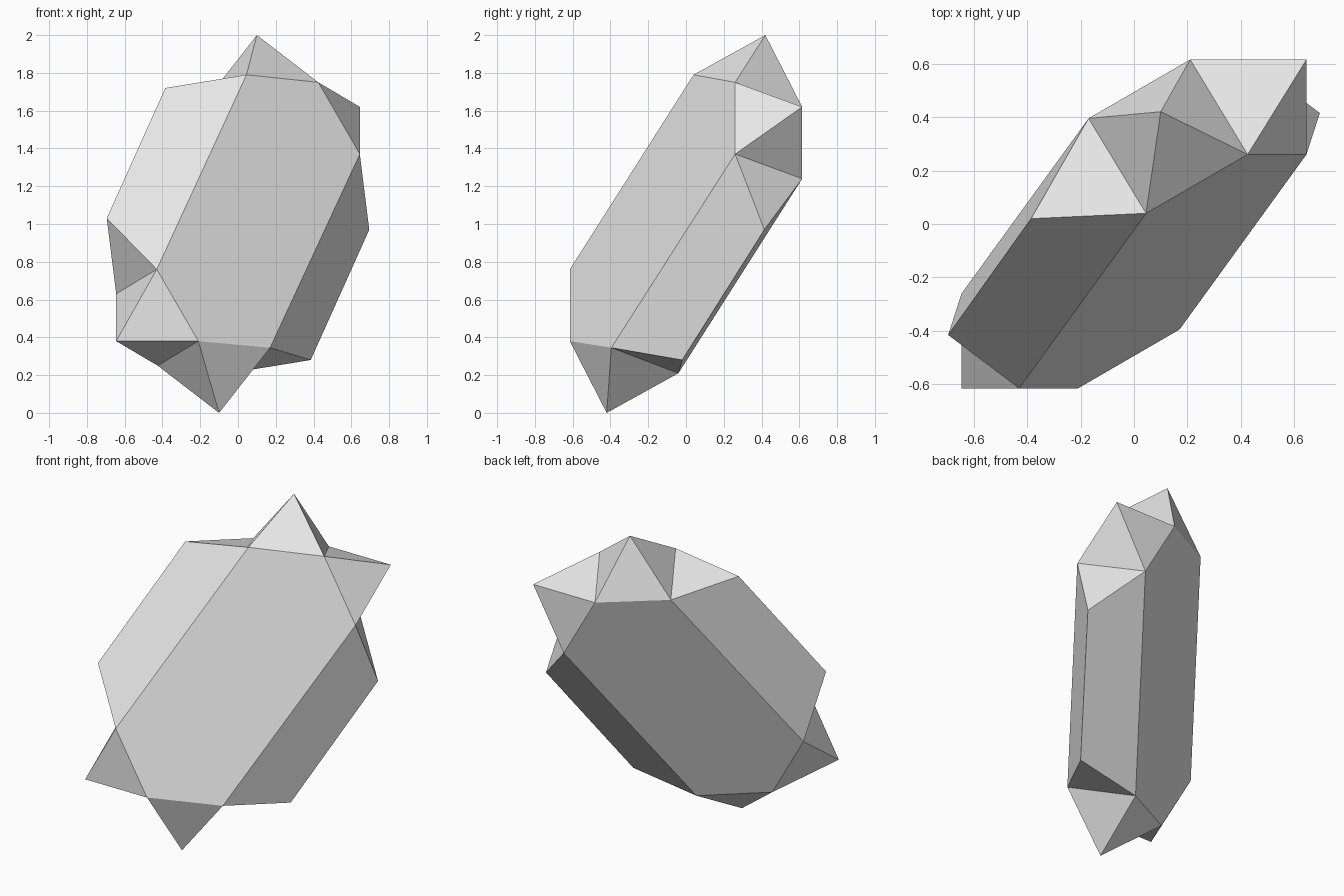
import bpy
import bmesh
from mathutils import Vector

cube = bpy.data.objects.get("Cube")
if cube:
    bpy.data.objects.remove(cube, do_unlink=True)

# Corners of one half, measured from the crystal's centre
corners = {
    "peak": (0.10, 0.42, 1.0),
    "front_top": (0.045, 0.04, 0.79),
    "notch_top": (0.425, 0.26, 0.75),
    "left_top": (-0.385, 0.02, 0.72),
    "left_low": (-0.695, -0.415, 0.03),
    "front_low": (-0.43, -0.615, -0.24),
    "side_tip": (-0.645, -0.615, -0.62),
    "notch_low": (-0.21, -0.615, -0.62),
    "right_low": (0.17, -0.395, -0.655),
    "back_low": (-0.645, -0.26, -0.37),
}

# Faces of one half; a leading minus means the corner opposite through the centre
faces = [
    # prism sides
    "front_low notch_low right_low -back_low notch_top front_top",
    "left_low front_low front_top left_top",
    "right_low -left_top -left_low -back_low",
    # end bevels
    "left_top front_top -right_low",
    "left_low front_low back_low",
]


def spike(tip, *ring):
    """Four triangles from a tip down to a ring of corners."""
    for a, b in zip(ring, ring[1:] + ring[:1]):
        faces.append(f"{tip} {a} {b}")


# Pointed ends
spike("peak", "front_top", "notch_top", "-notch_low", "-right_low")
spike("side_tip", "front_low", "notch_low", "-notch_top", "back_low")


def opposite(name):
    return name[1:] if name.startswith("-") else "-" + name


# Build both halves by point symmetry
bm = bmesh.new()
centre = Vector((0, 0, 1))
verts = {}
for name, co in corners.items():
    verts[name] = bm.verts.new(centre + Vector(co))
    verts[opposite(name)] = bm.verts.new(centre - Vector(co))

for face in faces:
    names = face.split()
    bm.faces.new([verts[n] for n in names])
    bm.faces.new([verts[opposite(n)] for n in reversed(names)])

bmesh.ops.recalc_face_normals(bm, faces=bm.faces[:])
mesh = bpy.data.meshes.new("crystal")
bm.to_mesh(mesh)
bm.free()
crystal = bpy.data.objects.new("crystal", mesh)
bpy.context.collection.objects.link(crystal)

# Plain grey stone
grey = bpy.data.materials.new("light grey")
grey.use_nodes = True
colour = (0.8, 0.8, 0.8, 1)
grey.diffuse_color = colour
grey.node_tree.nodes["Principled BSDF"].inputs["Base Color"].default_value = colour
mesh.materials.append(grey)
